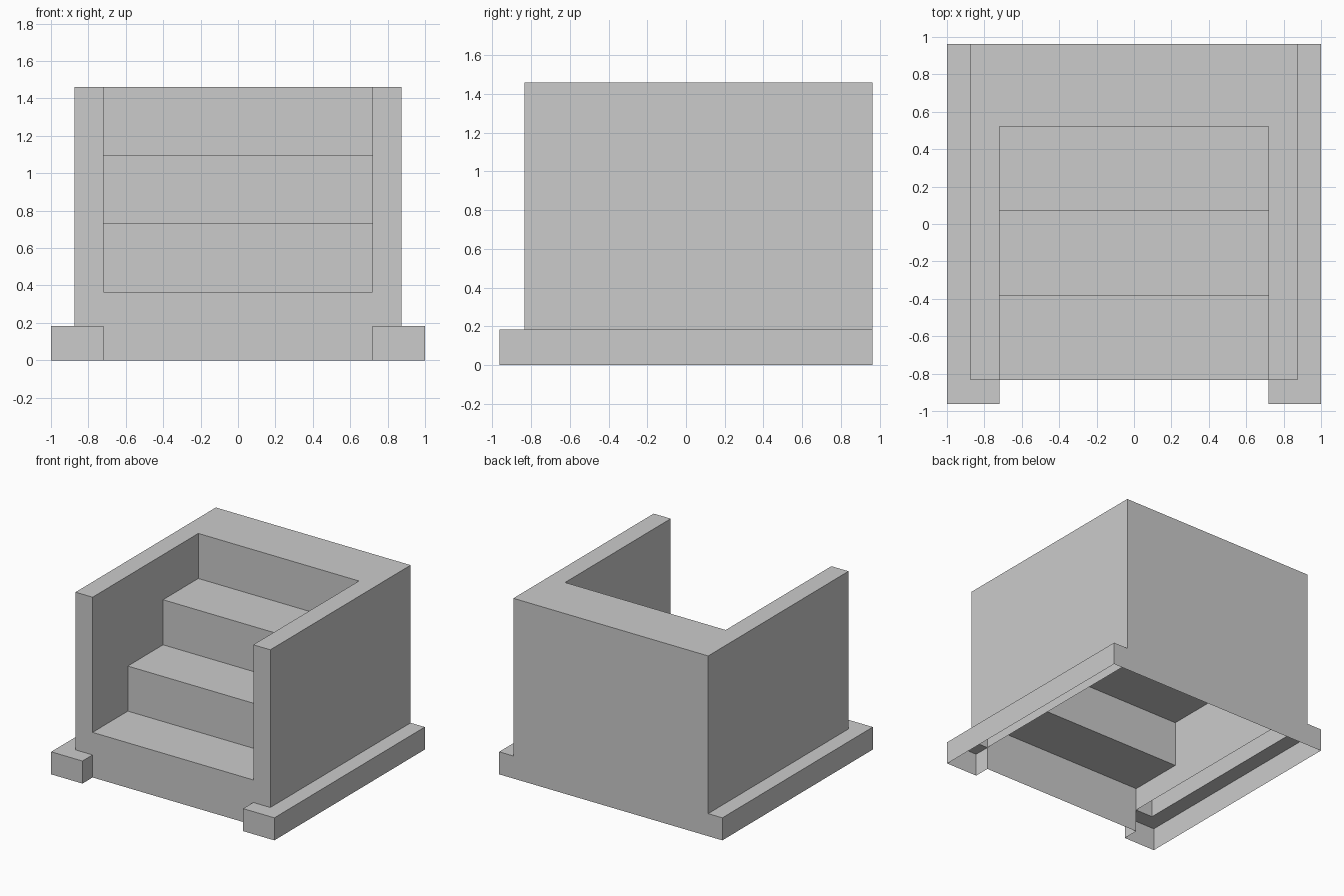
import bpy
import bmesh

cube = bpy.data.objects.get("Cube")
if cube:
    bpy.data.objects.remove(cube, do_unlink=True)

# Main measurements
INNER, OUTER, EDGE = 0.72, 0.873, 1.0
TOE, FRONT, BACK = -0.963, -0.833, 0.963
RISE, RUN, STEPS = 0.365, 0.451, 4
LEDGE, TOP = RISE / 2, RISE * STEPS

grey = bpy.data.materials.new("plain grey")
grey.use_nodes = True
colour = (0.6, 0.6, 0.6, 1)
grey.diffuse_color = colour
grey.node_tree.nodes["Principled BSDF"].inputs["Base Color"].default_value = colour


def sweep(name, profile, start, end, place, front_cap=None, back_cap=None, mirror=False):
    """Sweep an open profile into a thin shell, with optional end caps."""
    bm = bmesh.new()
    a = [bm.verts.new(place(p, start)) for p in profile]
    b = [bm.verts.new(place(p, end)) for p in profile]
    for i in range(len(profile) - 1):
        bm.faces.new((a[i], a[i + 1], b[i + 1], b[i]))
    if front_cap:
        bm.faces.new([bm.verts.new(place(p, start)) for p in reversed(front_cap)])
    if back_cap:
        bm.faces.new([bm.verts.new(place(p, end)) for p in back_cap])
    bmesh.ops.remove_doubles(bm, verts=bm.verts, dist=0.0001)
    mesh = bpy.data.meshes.new(name)
    bm.to_mesh(mesh)
    bm.free()
    mesh.materials.append(grey)
    obj = bpy.data.objects.new(name, mesh)
    bpy.context.collection.objects.link(obj)
    if mirror:
        obj.modifiers.new("Mirror", "MIRROR").use_clip = False
    return obj


def along_x(p, x):
    return (x, p[0], p[1])


def along_y(p, y):
    return (p[0], y, p[1])


# Staircase: risers, treads, top landing and back panel, open below
stairs = [(FRONT, 0)]
for i in range(STEPS):
    y, z = FRONT + i * RUN, (i + 1) * RISE
    stairs += [(y, z), (y + RUN if i < STEPS - 1 else BACK, z)]
stairs.append((BACK, 0))
sweep("staircase", stairs, INNER, -INNER, along_x)

# Side walls with the low ledge running along their outside
wall = [(INNER, LEDGE), (INNER, TOP), (OUTER, TOP), (OUTER, LEDGE)]
ledge = [(EDGE, LEDGE), (EDGE, 0)]
sweep("side_walls", wall + ledge, FRONT, BACK, along_y,
      front_cap=wall, back_cap=[(INNER, 0)] + wall[1:] + ledge, mirror=True)

# Front feet: ledge ends that project past the first riser
foot = [(INNER, 0), (INNER, LEDGE)] + ledge
sweep("front_feet", foot, TOE, FRONT, along_y, front_cap=foot, mirror=True)
